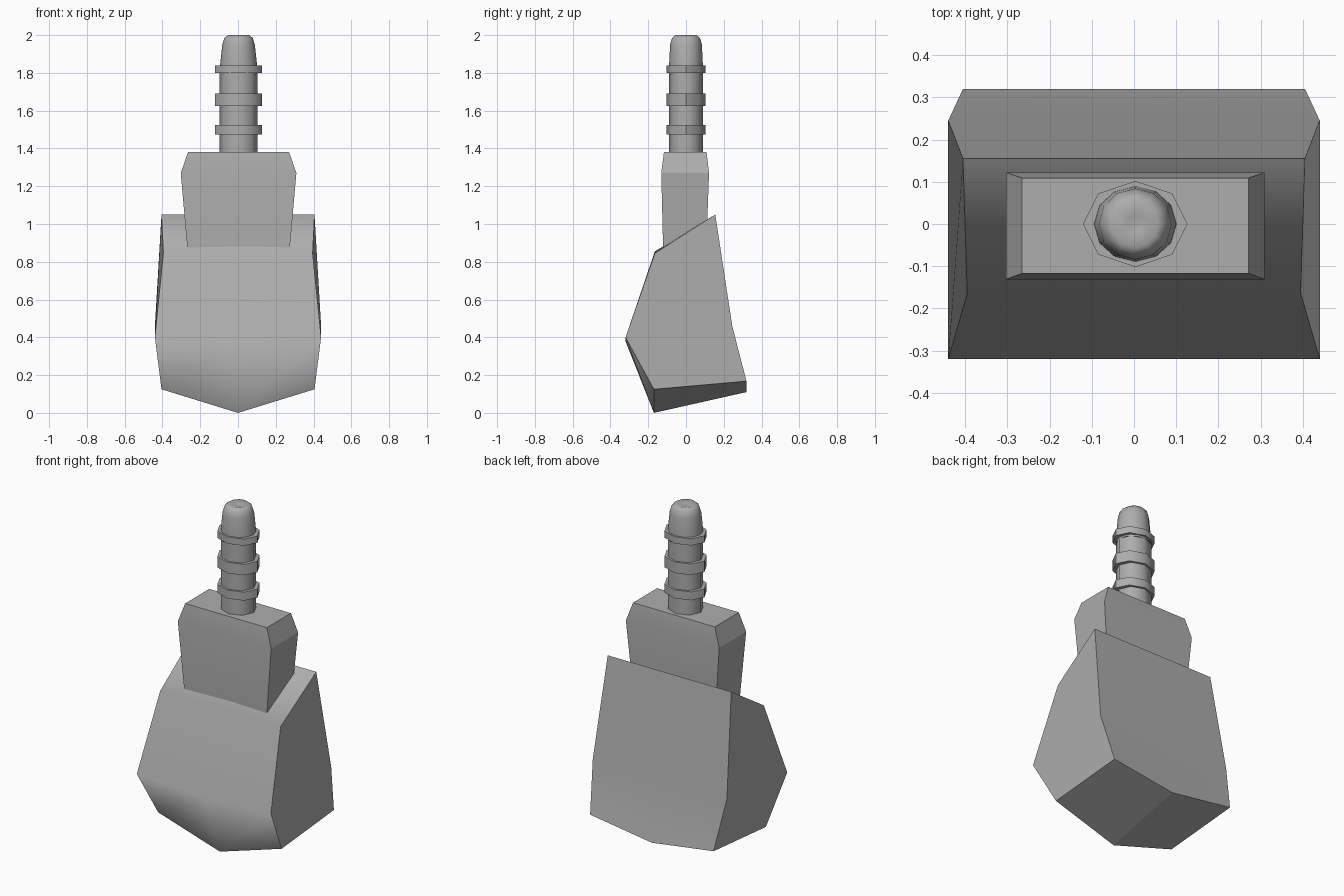
import bpy, bmesh, math

if "Cube" in bpy.data.objects:
    bpy.data.objects.remove(bpy.data.objects["Cube"])

grey = bpy.data.materials.new("dark_grey")
grey.diffuse_color = (0.42, 0.42, 0.42, 1)
grey.use_nodes = True
grey.node_tree.nodes["Principled BSDF"].inputs["Base Color"].default_value = grey.diffuse_color


def finish(name, bm, sharp_deg):
    # smooth faces, with edges above the angle kept sharp
    bmesh.ops.recalc_face_normals(bm, faces=bm.faces)
    for f in bm.faces:
        f.smooth = True
    for e in bm.edges:
        e.smooth = e.calc_face_angle(0) < math.radians(sharp_deg)
    me = bpy.data.meshes.new(name)
    bm.to_mesh(me)
    bm.free()
    me.materials.append(grey)
    ob = bpy.data.objects.new(name, me)
    bpy.context.collection.objects.link(ob)
    return ob


def loft(name, rings, sharp_deg):
    # skin a stack of equal-length point rings and cap both ends
    bm = bmesh.new()
    vs = [[bm.verts.new(p) for p in r] for r in rings]
    n = len(vs[0])
    for a, b in zip(vs, vs[1:]):
        for i in range(n):
            j = (i + 1) % n
            bm.faces.new((a[i], a[j], b[j], b[i]))
    bm.faces.new(vs[0])
    bm.faces.new(vs[-1])
    return finish(name, bm, sharp_deg)


def turned(name, profile, sides=8, sharp_deg=50):
    # slightly flattened turned part; profile rows are (x radius, y radius, z)
    steps = [2 * math.pi * i / sides for i in range(sides)]
    ob = loft(name, [[(rx * math.cos(t), ry * math.sin(t), z) for t in steps]
                     for rx, ry, z in profile], sharp_deg)
    ob.location.x = 0.003
    return ob


# Hoof-like body: side outline as (half width, y, edge z, centre z)
outline = [(0.405, -0.17, 0.125, 0.0), (0.44, -0.32, 0.40, 0.378),
           (0.395, -0.165, 0.845, 0.855), (0.405, 0.155, 1.05, 1.05),
           (0.44, 0.245, 0.46, 0.46), (0.405, 0.32, 0.168, 0.11)]
body = loft("body", [[(s * w, y, ze if s else zc) for w, y, ze, zc in outline]
                     for s in (-1, 0, 1)], 52)
# the underside keeps its centre crease
for f in body.data.polygons:
    if f.normal.z < -0.8:
        f.use_smooth = False
# large faces dominate the shading
weighted = body.modifiers.new("weighted_normals", 'WEIGHTED_NORMAL')
weighted.keep_sharp = True
weighted.weight = 80

# Neck block: rows are (half width, front y, back y, z)
neck_rows = [(0.263, -0.119, 0.104, 0.78), (0.306, -0.131, 0.122, 1.27),
             (0.268, -0.117, 0.109, 1.38)]
neck = loft("neck", [[(-w, a, z), (w, a, z), (w, b, z), (-w, b, z)]
                     for w, a, b, z in neck_rows], 18)
neck.location.x = 0.003

# Stem with a rounded, slightly dimpled tip
turned("stem", [(0.101, 0.09, 1.36), (0.101, 0.09, 1.80)])
turned("stem_tip", [(0.1, 0.09, 1.79), (0.097, 0.089, 1.85),
                    (0.086, 0.084, 1.95), (0.075, 0.074, 1.985),
                    (0.055, 0.056, 2.0), (0.02, 0.02, 1.99)], 12, 80)

# Three raised collars
for i, (z0, z1) in enumerate([(1.475, 1.525), (1.625, 1.69), (1.80, 1.84)]):
    turned(f"collar_{i + 1}", [(0.124, 0.102, z0), (0.124, 0.102, z1)])
